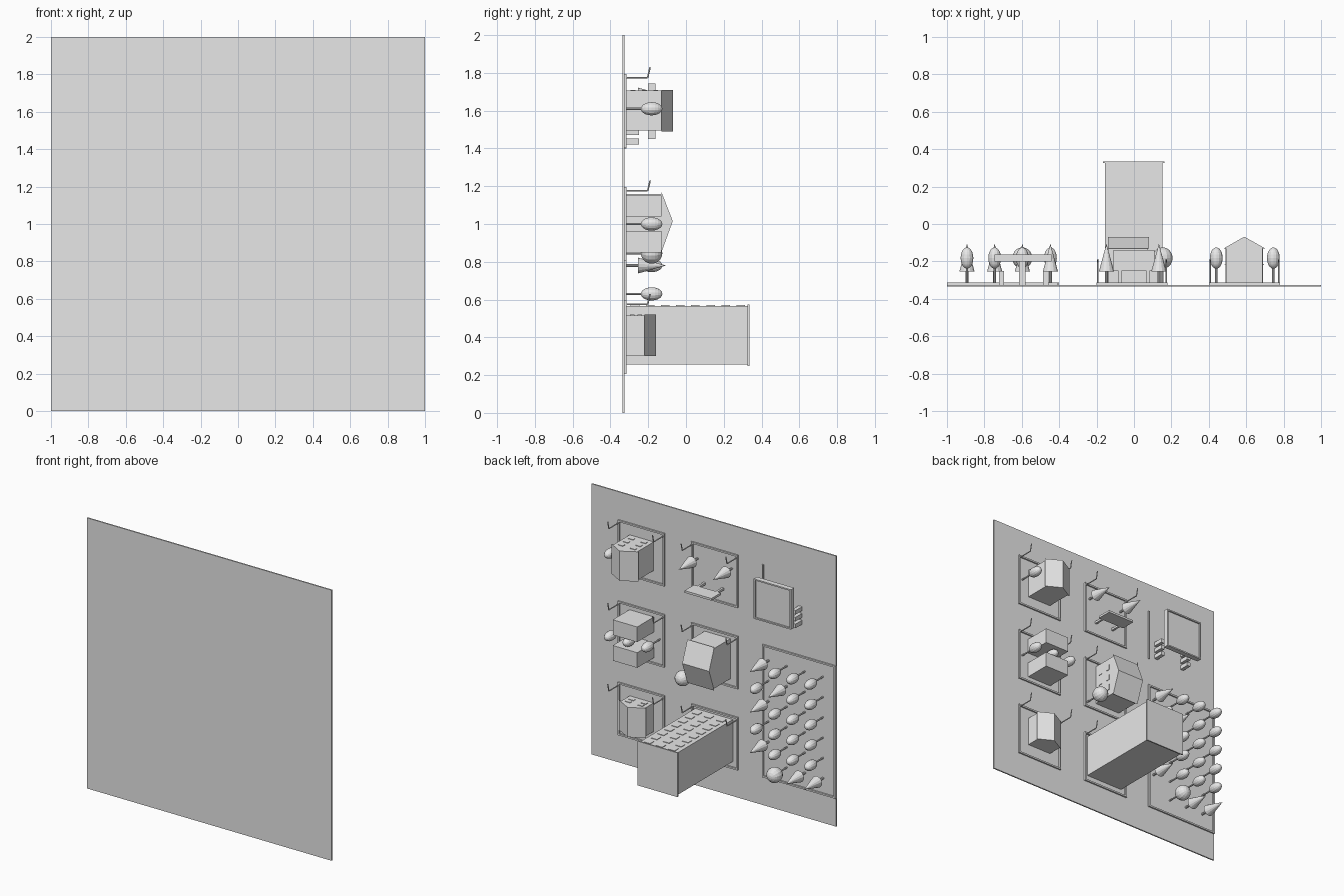
import bpy, bmesh, math
from mathutils import Matrix, Vector

cube = bpy.data.objects.get("Cube")
if cube:
    bpy.data.objects.remove(cube, do_unlink=True)

grey = bpy.data.materials.new("plain grey")
grey.use_nodes = True
grey.diffuse_color = (0.8, 0.8, 0.8, 1)
grey.node_tree.nodes["Principled BSDF"].inputs["Base Color"].default_value = (0.8, 0.8, 0.8, 1)

GROUND = -0.325                                   # the town grows along +y from here
TO_Y = Matrix.Rotation(-math.pi / 2, 4, 'X')      # turns a primitive's +z to +y


def finish(name, bm):
    bmesh.ops.recalc_face_normals(bm, faces=bm.faces)
    me = bpy.data.meshes.new(name)
    bm.to_mesh(me)
    bm.free()
    me.materials.append(grey)
    ob = bpy.data.objects.new(name, me)
    bpy.context.collection.objects.link(ob)
    return ob


def add_box(bm, x0, x1, y0, y1, z0, z1):
    m = Matrix.Translation(((x0 + x1) / 2, (y0 + y1) / 2, (z0 + z1) / 2))
    bmesh.ops.create_cube(bm, size=1, matrix=m @ Matrix.Diagonal((x1 - x0, y1 - y0, z1 - z0, 1)))


def boxes(name, *specs):
    bm = bmesh.new()
    for s in specs:
        add_box(bm, *s)
    return finish(name, bm)


def add_rod(bm, a, b, r1, r2=None, n=8):
    a, b = Vector(a), Vector(b)
    rot = (b - a).to_track_quat('Z', 'Y').to_matrix().to_4x4()
    bmesh.ops.create_cone(bm, cap_ends=True, segments=n, radius1=r1,
                          radius2=r1 if r2 is None else r2, depth=(b - a).length,
                          matrix=Matrix.Translation((a + b) / 2) @ rot)


def prism(name, profile, offset):
    bm = bmesh.new()
    f = bm.faces.new([bm.verts.new(p) for p in profile])
    ext = bmesh.ops.extrude_face_region(bm, geom=[f])
    moved = [v for v in ext["geom"] if isinstance(v, bmesh.types.BMVert)]
    bmesh.ops.translate(bm, verts=moved, vec=offset)
    # keep the starting cap so the prism is closed
    if f not in bm.faces:
        bm.faces.ensure_lookup_table()
    return finish(name, bm)


def round_tree(name, x, z, r=0.035, ry=0.057):
    bm = bmesh.new()
    add_rod(bm, (x, GROUND, z), (x, -0.2, z), 0.006)
    bmesh.ops.create_uvsphere(bm, u_segments=14, v_segments=10, radius=1,
                              matrix=Matrix.Translation((x, -0.182, z)) @ TO_Y @ Matrix.Diagonal((r, r, ry, 1)))
    finish(name, bm)


def cone_tree(name, x, z):
    bm = bmesh.new()
    add_rod(bm, (x, GROUND, z), (x, -0.25, z), 0.008)
    add_rod(bm, (x, -0.255, z), (x, -0.105, z), 0.042, 0, 14)
    finish(name, bm)


def curb(name, x0, x1, z0, z1, w=0.012, h=0.011):
    a, b = GROUND - 0.001, GROUND + h
    boxes(name, (x0, x1, a, b, z0, z0 + w), (x0, x1, a, b, z1 - w, z1),
          (x0, x0 + w, a, b, z0 + w, z1 - w), (x1 - w, x1, a, b, z0 + w, z1 - w))


def street_lamp(name, x, z):
    bm = bmesh.new()
    add_rod(bm, (x, GROUND, z), (x, -0.203, z), 0.004)
    add_rod(bm, (x, -0.203, z), (x, -0.19, z + 0.055), 0.004)
    finish(name, bm)


def top_windows(name, xs, ys, z, w, h):
    boxes(name, *[(x - w / 2, x + w / 2, y - h / 2, y + h / 2, z - 0.001, z + 0.004)
                  for x in xs for y in ys])


# ground
boxes("ground_plate", (-1, 1, -0.335, GROUND, 0, 2))

# curbs and lamps of the square blocks
for i, (cx, cz) in enumerate([(0.59, 1.6), (-0.01, 1.6), (0.59, 1.0), (-0.01, 1.0), (0.59, 0.4), (-0.01, 0.4)]):
    curb(f"block_curb_{i}", cx - 0.19, cx + 0.19, cz - 0.195, cz + 0.195)
    for side in (-1, 1):
        street_lamp(f"street_lamp_{i}_{side}", cx + side * 0.183, cz + 0.175)
curb("grove_curb", -1.0, -0.4, 0.21, 1.19)
boxes("forecourt_curb", (-0.41, -0.4, GROUND - 0.001, -0.314, 1.4, 1.78))

# gabled houses with the ridge along z
for name, z0, z1, eave, peak in (("upper_house", 1.49, 1.71, -0.13, -0.068),
                                 ("lower_house", 0.30, 0.52, -0.22, -0.16)):
    boxes(name + "_walls", (0.492, 0.688, GROUND, eave, z0 + 0.004, z1 - 0.004))
    prism(name + "_roof", [(0.48, eave, z0), (0.70, eave, z0), (0.59, peak, z0)], (0, 0, z1 - z0))
    rows = [-0.28, -0.22, -0.16] if eave > -0.2 else [-0.285, -0.245]
    top_windows(name + "_windows", (0.54, 0.64), rows, z1 - 0.004, 0.04, 0.025)

# middle house with the ridge along x
boxes("middle_house_walls", (-0.135, 0.075, GROUND, -0.13, 0.862, 1.158))
prism("middle_house_roof", [(-0.14, -0.13, 0.85), (-0.14, -0.13, 1.17), (-0.14, -0.07, 1.015)], (0.22, 0, 0))
boxes("middle_house_windows", *[(0.074, 0.079, y - 0.015, y + 0.015, z - 0.02, z + 0.02)
                                for y in (-0.27, -0.19) for z in (0.93, 1.01, 1.09)])

# pair of flat-roofed blocks
boxes("flat_block_upper", (0.49, 0.69, GROUND, -0.13, 1.04, 1.152))
boxes("flat_block_lower", (0.49, 0.69, GROUND, -0.13, 0.85, 0.962))

# tower
boxes("tower", (-0.155, 0.152, GROUND, 0.325, 0.255, 0.566))
boxes("tower_cap", (-0.165, 0.162, 0.325, 0.335, 0.247, 0.574))
top_windows("tower_windows", (-0.1, 0, 0.1), [-0.27 + 0.08 * i for i in range(8)], 0.566, 0.05, 0.045)

# billboard
boxes("billboard_panel", (-0.11, 0.11, -0.25, -0.14, 1.503, 1.519))
boxes("billboard_posts", *[(x - 0.008, x + 0.008, GROUND, -0.25, 1.503, 1.519) for x in (-0.075, 0.075)])

# forecourt canopy with raised rim, column and pumps
boxes("canopy", (-0.735, -0.45, -0.19, -0.173, 1.46, 1.735))
boxes("canopy_rim", (-0.745, -0.735, -0.2, -0.162, 1.45, 1.745), (-0.45, -0.44, -0.2, -0.162, 1.45, 1.745),
      (-0.735, -0.45, -0.2, -0.162, 1.45, 1.46), (-0.735, -0.45, -0.2, -0.162, 1.735, 1.745))
boxes("canopy_column", (-0.615, -0.58, GROUND, -0.19, 1.58, 1.615))
boxes("pumps", *[(x - 0.014, x + 0.014, GROUND, -0.25, z - 0.015, z + 0.015)
                 for x in (-0.708, -0.472) for z in (1.437, 1.487, 1.537)])

# garden trees
for i, (x, z) in enumerate([(0.745, 1.61), (0.745, 1.0), (0.593, 1.0), (0.44, 1.0)]):
    round_tree(f"garden_tree_{i}", x, z)
round_tree("ball_tree_middle", 0.153, 0.845, 0.055, 0.057)
for side, x in (("left", 0.133), ("right", -0.147)):
    cone_tree("park_cone_tree_" + side, x, 1.68)

# grove: columns listed from the top row down (o = oval, c = cone, b = ball)
for x, kinds in ((-0.447, "cococ"), (-0.597, "ocooob"), (-0.745, "oooooc"), (-0.893, "oooooc")):
    for row, kind in enumerate(kinds):
        z = 1.08 - 0.15 * row
        name = f"grove_tree_{int(-x * 100)}_{row}"
        if kind == "c":
            cone_tree(name, x, z)
        elif kind == "b":
            round_tree(name, x, z, 0.055)
        else:
            round_tree(name, x, z)
